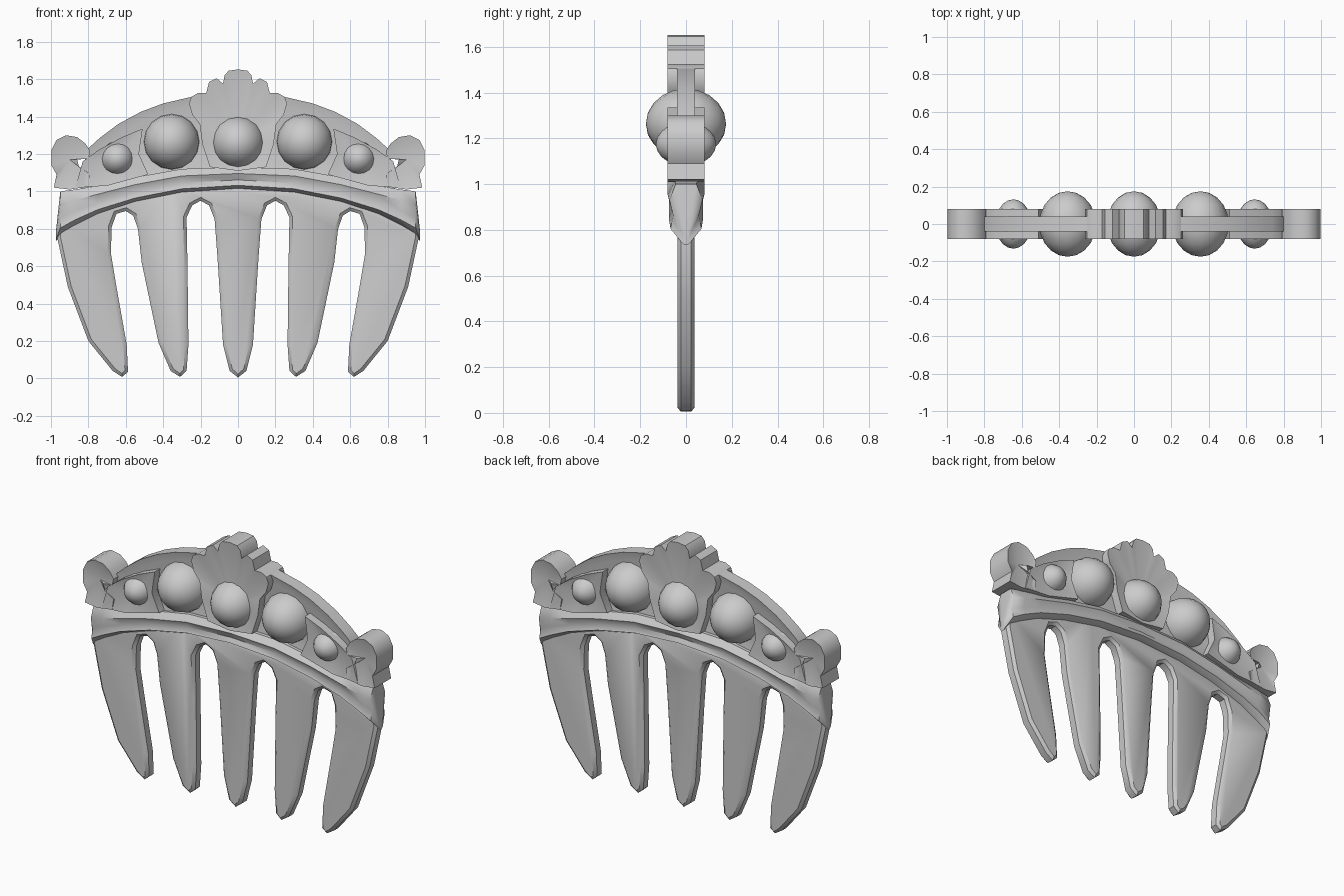
import bpy, bmesh, math
from mathutils import Vector

if "Cube" in bpy.data.objects:
    bpy.data.objects.remove(bpy.data.objects["Cube"])

grey = bpy.data.materials.new("silver grey")
grey.diffuse_color = (0.6, 0.6, 0.6, 1)
grey.use_nodes = True
grey.node_tree.nodes["Principled BSDF"].inputs["Base Color"].default_value = grey.diffuse_color


def finish(name, bm, angle=40):
    bmesh.ops.recalc_face_normals(bm, faces=bm.faces[:])
    me = bpy.data.meshes.new(name)
    bm.to_mesh(me)
    bm.free()
    me.materials.append(grey)
    ob = bpy.data.objects.new(name, me)
    bpy.context.collection.objects.link(ob)
    bpy.ops.object.select_all(action='DESELECT')
    bpy.context.view_layer.objects.active = ob
    ob.select_set(True)
    bpy.ops.object.shade_smooth_by_angle(angle=math.radians(angle))
    return ob


def mirrored(half):
    """Closed outline from a right half (runs along x >= 0)."""
    return half + [(-x, z) for x, z in reversed(half) if x > 0]


def prism(name, pts, h, inset=0, rise=0, dish=None):
    """Slab in the xz plane; chamfered faces, or dished to a point (x, y, z)."""
    bm = bmesh.new()
    rings = [[bm.verts.new((x, y, z)) for x, z in pts] for y in (-h, h)]
    caps = [bm.faces.new(r) for r in rings]
    n = len(pts)
    for i in range(n):
        j = (i + 1) % n
        bm.faces.new((rings[0][i], rings[0][j], rings[1][j], rings[1][i]))
    bmesh.ops.recalc_face_normals(bm, faces=bm.faces[:])
    if inset:
        bmesh.ops.inset_region(bm, faces=caps, thickness=inset, depth=rise)
    if dish:
        for f, s in zip(caps, (-1, 1)):
            v = bmesh.ops.poke(bm, faces=[f])['verts'][0]
            v.co = Vector((dish[0], s * dish[1], dish[2]))
    return finish(name, bm)


# comb body with five teeth
prism("comb_teeth", mirrored([
    (0, 1.08), (0.35, 1.06), (0.6, 1.0), (0.95, 0.84), (0.968, 0.76),
    (0.91, 0.49), (0.8, 0.2), (0.67, 0.04), (0.62, 0.008), (0.588, 0.035),
    (0.595, 0.18), (0.655, 0.52), (0.68, 0.67), (0.675, 0.81), (0.65, 0.88),
    (0.6, 0.895), (0.56, 0.87), (0.535, 0.8), (0.515, 0.62), (0.425, 0.19),
    (0.36, 0.04), (0.31, 0.008), (0.275, 0.04), (0.265, 0.18), (0.27, 0.6),
    (0.275, 0.86), (0.245, 0.925), (0.2, 0.95), (0.155, 0.925), (0.125, 0.85),
    (0.11, 0.65), (0.08, 0.18), (0.045, 0.04), (0, 0.005)]),
    0.022, 0.018, 0.015)

# curved rail above the teeth: x, top, bottom, depth scale
half = [(0, 1.13, 1.015, 1), (0.3, 1.12, 0.995, 1), (0.55, 1.075, 0.945, 1),
        (0.75, 1.03, 0.88, 1), (0.87, 1.01, 0.82, 1), (0.95, 1.0, 0.77, 0.9),
        (0.972, 0.80, 0.735, 0.25)]
stations = [(-x, t, b, d) for x, t, b, d in reversed(half[1:])] + half
bm = bmesh.new()
rows = []
for x, t, b, d in stations:
    side = [(0.05, 0), (0.08, 0.3), (0.062, 0.6), (0.075, 0.85), (0.035, 1)]
    sec = [(-y, k) for y, k in side] + side[::-1]
    rows.append([bm.verts.new((x, y * d, t + (b - t) * k)) for y, k in sec])
for a, b in zip(rows, rows[1:]):
    for i in range(len(a)):
        j = (i + 1) % len(a)
        bm.faces.new((a[i], a[j], b[j], b[i]))
bm.faces.new(rows[0])
bm.faces.new(rows[-1])
finish("curved_rail", bm, 50)

# arched back plate
prism("arched_back_plate", mirrored([
    (0, 1.53), (0.25, 1.505), (0.4, 1.47), (0.52, 1.425), (0.64, 1.36),
    (0.74, 1.285), (0.8, 1.23), (0.84, 1.1), (0.84, 1.0), (0.45, 1.06),
    (0, 1.08)]), 0.04, 0.05, -0.012)

# central shell fan
prism("shell_fan", mirrored([
    (0, 1.652), (0.05, 1.645), (0.072, 1.62), (0.08, 1.575), (0.115, 1.605),
    (0.155, 1.585), (0.17, 1.525), (0.215, 1.525), (0.25, 1.505), (0.262, 1.47),
    (0.245, 1.41), (0.205, 1.36), (0.19, 1.25), (0.15, 1.13), (0, 1.11)]),
    0.08, dish=(0, 0.045, 1.27))


def pearl(name, x, z, r, depth):
    bm = bmesh.new()
    bmesh.ops.create_uvsphere(bm, u_segments=16, v_segments=10, radius=1)
    for v in bm.verts:
        a, b, c = v.co
        v.co = (x + a * r, c * depth, z + b * r)
    finish(name, bm, 60)


pearl("centre_pearl", 0, 1.26, 0.145, 0.175)
for s, side in ((1, "right"), (-1, "left")):
    pearl(side + "_large_pearl", s * 0.355, 1.265, 0.152, 0.175)
    pearl(side + "_small_pearl", s * 0.645, 1.175, 0.096, 0.132)
    # leaf setting behind the small pearl
    prism(side + "_leaf_setting", [(s * x, z) for x, z in [
        (0.51, 1.335), (0.62, 1.29), (0.74, 1.225), (0.83, 1.16), (0.87, 1.02),
        (0.7, 1.03), (0.48, 1.09), (0.53, 1.2)]], 0.08, dish=(s * 0.65, 0.055, 1.17))
    # curled scroll at the end
    prism(side + "_end_scroll", [(s * x, z) for x, z in [
        (0.8, 1.025), (0.9, 1.01), (0.985, 1.02), (0.97, 1.09), (0.998, 1.14),
        (0.998, 1.22), (0.97, 1.275), (0.92, 1.3), (0.86, 1.29), (0.815, 1.255),
        (0.79, 1.215), (0.8, 1.175), (0.86, 1.17), (0.85, 1.13), (0.79, 1.09)]],
        0.08, dish=(s * 0.9, 0.05, 1.17))
